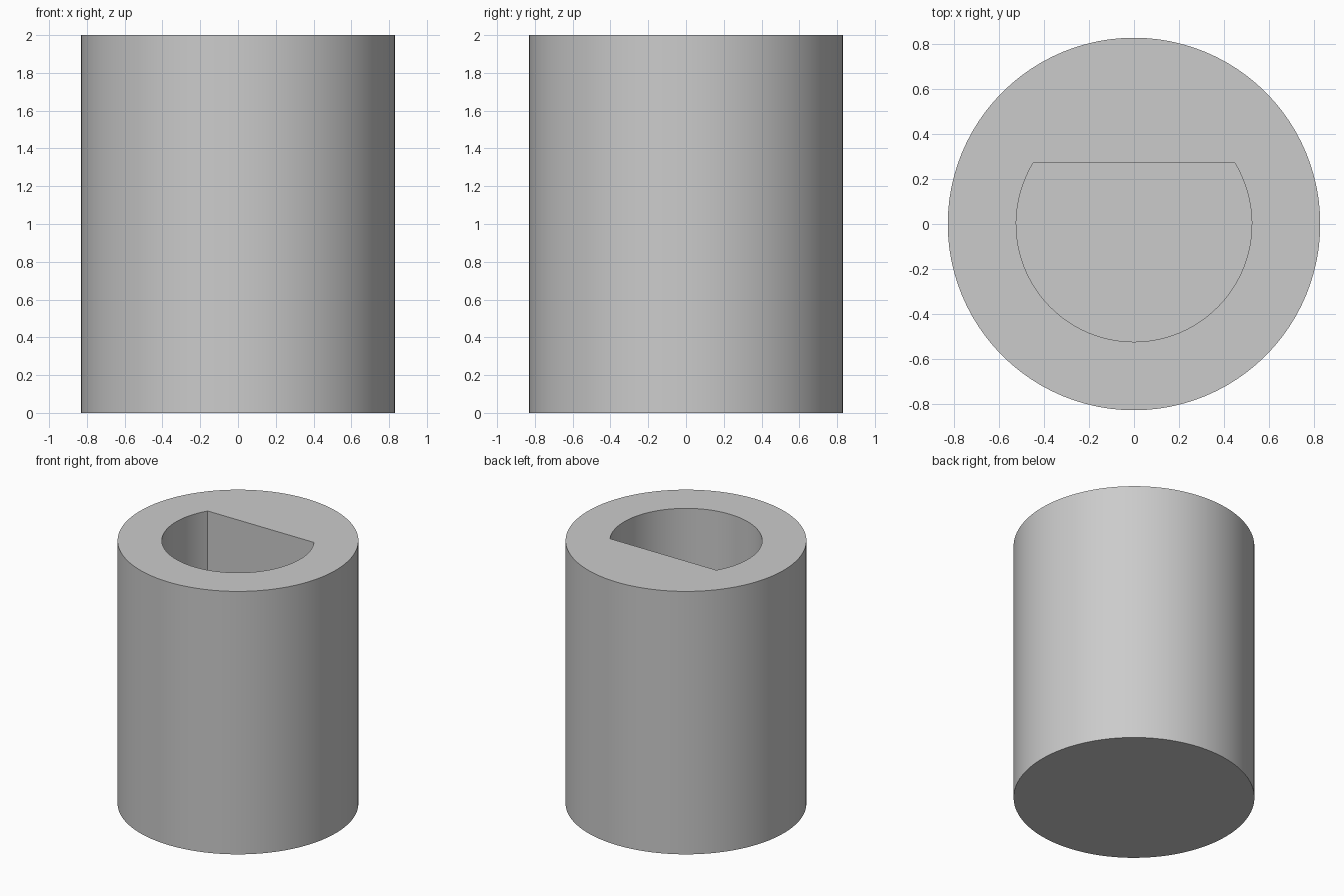
import bpy, bmesh, math

cube = bpy.data.objects.get("Cube")
if cube:
    bpy.data.objects.remove(cube, do_unlink=True)

HEIGHT, OUTER_R, BORE_R = 2.0, 0.83, 0.525
FLAT_Y, FLOOR_Z = 0.275, 0.33
SEGMENTS = 96

grey = bpy.data.materials.new("plain grey")
grey.use_nodes = True
colour = (0.6, 0.6, 0.6, 1)
grey.diffuse_color = colour
grey.node_tree.nodes["Principled BSDF"].inputs["Base Color"].default_value = colour


def arc(radius, start, end, count):
    return [(radius * math.cos(start + (end - start) * i / count),
             radius * math.sin(start + (end - start) * i / count))
            for i in range(count + 1)]


def prism(name, outline, bottom, top):
    """Extrude a closed outline straight up."""
    bm = bmesh.new()
    base = bm.faces.new([bm.verts.new((x, y, bottom)) for x, y in outline])
    result = bmesh.ops.extrude_face_region(bm, geom=[base])
    raised = [v for v in result["geom"] if isinstance(v, bmesh.types.BMVert)]
    bmesh.ops.translate(bm, verts=raised, vec=(0, 0, top - bottom))
    bmesh.ops.recalc_face_normals(bm, faces=bm.faces)
    mesh = bpy.data.meshes.new(name)
    bm.to_mesh(mesh)
    bm.free()
    mesh.materials.append(grey)
    obj = bpy.data.objects.new(name, mesh)
    bpy.context.collection.objects.link(obj)
    return obj


# Round body
body = prism("round_body", arc(OUTER_R, 0, math.tau, SEGMENTS)[:-1], 0, HEIGHT)

# Blind D-shaped socket, flat side towards the back
a = math.asin(FLAT_Y / BORE_R)
socket = prism("socket_cutter", arc(BORE_R, math.pi - a, math.tau + a, SEGMENTS * 2 // 3),
               FLOOR_Z, HEIGHT + 0.1)
socket.hide_render = True

cut = body.modifiers.new("socket", "BOOLEAN")
cut.operation = "DIFFERENCE"
cut.solver = "EXACT"
cut.object = socket

# Apply the cut, then smooth the curved walls and keep the rims sharp
bpy.ops.object.select_all(action="DESELECT")
body.select_set(True)
bpy.context.view_layer.objects.active = body
bpy.ops.object.modifier_apply(modifier=cut.name)
bpy.data.objects.remove(socket, do_unlink=True)
bpy.ops.object.shade_smooth_by_angle(angle=math.radians(30))
